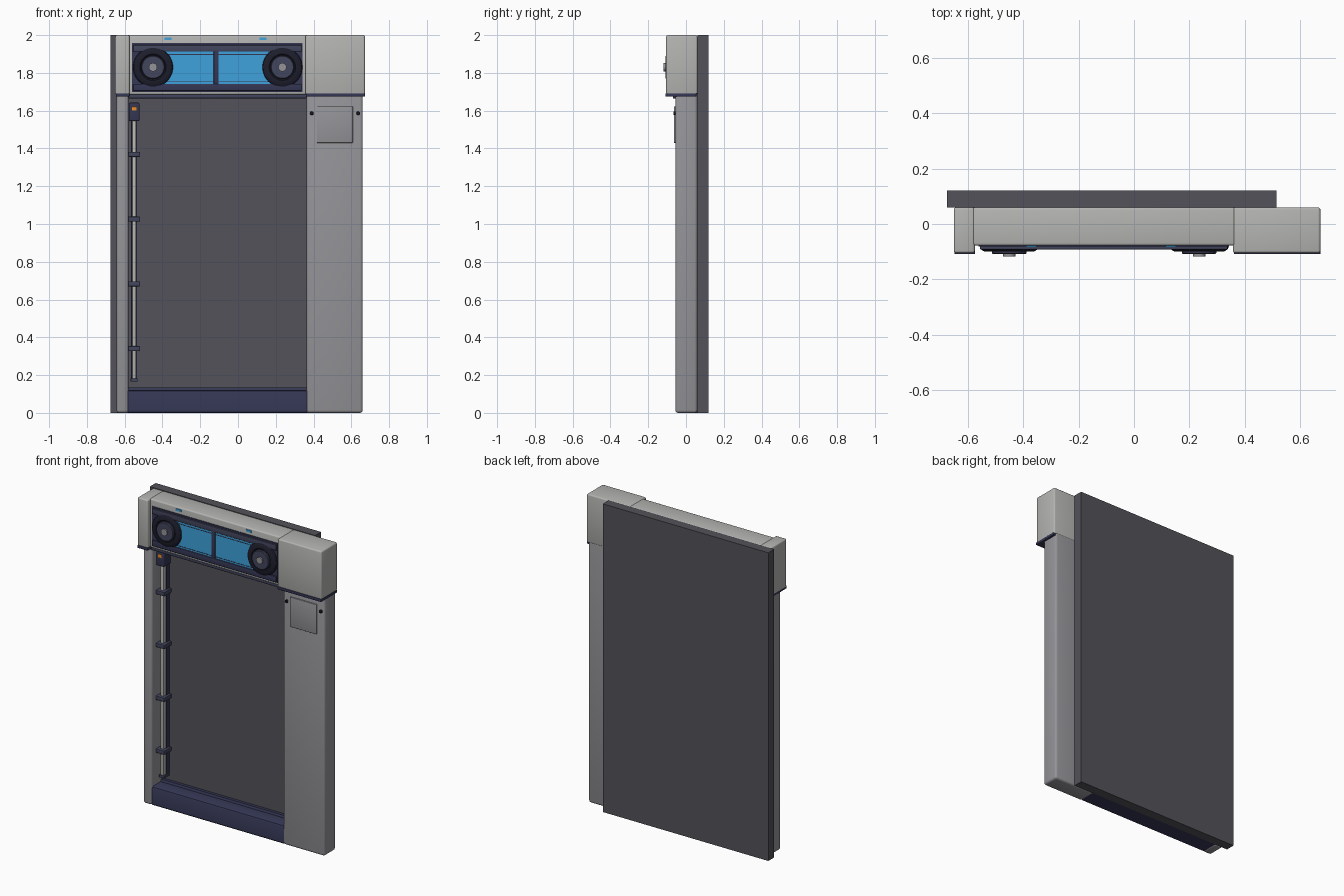
import bpy, bmesh, math
from mathutils import Matrix

if "Cube" in bpy.data.objects:
    bpy.data.objects.remove(bpy.data.objects["Cube"])


def material(name, r, g, b):
    m = bpy.data.materials.new(name)
    m.diffuse_color = (r, g, b, 1)
    m.use_nodes = True
    m.node_tree.nodes["Principled BSDF"].inputs["Base Color"].default_value = m.diffuse_color
    return m


LIGHT = material("light_grey", 0.46, 0.46, 0.45)
POST = material("post_grey", 0.30, 0.30, 0.32)
SLATE = material("slate", 0.085, 0.085, 0.10)
NAVY = material("navy", 0.035, 0.038, 0.09)
TRIM = material("trim", 0.055, 0.06, 0.11)
BLACK = material("near_black", 0.012, 0.013, 0.025)
BLUE = material("blue", 0.05, 0.36, 0.72)
ORANGE = material("orange", 0.85, 0.28, 0.02)


def finish(name, bm, mat):
    bmesh.ops.recalc_face_normals(bm, faces=bm.faces)
    me = bpy.data.meshes.new(name)
    bm.to_mesh(me)
    bm.free()
    for p in me.polygons:
        p.use_smooth = True
    me.set_sharp_from_angle(angle=math.radians(32))
    me.materials.append(mat)
    ob = bpy.data.objects.new(name, me)
    bpy.context.collection.objects.link(ob)
    return ob


def box(name, x, y, z, mat, bevel=0.0):
    """Box from (min, max) ranges, with optional rounded edges."""
    bm = bmesh.new()
    bmesh.ops.create_cube(bm, size=1)
    for v in bm.verts:
        v.co = [(r[0] + r[1]) / 2 + c * (r[1] - r[0]) for r, c in zip((x, y, z), v.co)]
    if bevel:
        bmesh.ops.bevel(bm, geom=bm.edges[:], offset=bevel, segments=3,
                        profile=0.5, affect='EDGES')
    return finish(name, bm, mat)


def lathe(name, x, z, profile, mat, steps=48):
    """Disc facing -y, spun from (radius, y) points."""
    bm = bmesh.new()
    vs = [bm.verts.new((r, y, 0)) for r, y in profile]
    es = [bm.edges.new(p) for p in zip(vs, vs[1:])]
    bmesh.ops.spin(bm, geom=vs + es, cent=(0, 0, 0), axis=(0, 1, 0),
                   angle=math.tau, steps=steps)
    bmesh.ops.remove_doubles(bm, verts=bm.verts, dist=1e-5)
    bmesh.ops.transform(bm, matrix=Matrix.Translation((x, 0, z)), verts=bm.verts)
    return finish(name, bm, mat)


def extrude_x(name, x, profile, mat):
    """Extrude a closed (y, z) profile along x."""
    bm = bmesh.new()
    f = bm.faces.new([bm.verts.new((x[0], y, z)) for y, z in profile])
    new = bmesh.ops.extrude_face_region(bm, geom=[f])["geom"]
    bmesh.ops.translate(bm, vec=(x[1] - x[0], 0, 0),
                        verts=[v for v in new if isinstance(v, bmesh.types.BMVert)])
    return finish(name, bm, mat)


# back panel
box("back_panel", (-0.675, 0.513), (0.06, 0.12), (0, 2), SLATE)

# side posts, with their head boxes and trim strips
for side, post, head in (("left", (-0.643, -0.58), (-0.65, -0.574)),
                         ("right", (0.363, 0.66), (0.357, 0.672))):
    box(side + "_post", post, (-0.056, 0.06), (0, 1.70), POST, 0.014)
    box(side + "_head", head, (-0.105, 0.06), (1.685, 2), LIGHT, 0.009)
    box(side + "_head_trim", (head[0] + 0.003, head[1] + 0.001), (-0.109, 0.055),
        (1.674, 1.692), NAVY, 0.003)

# header beam and strip under it
box("header_beam", (-0.582, 0.365), (-0.078, 0.06), (1.685, 2), LIGHT, 0.009)
box("header_lower_strip", (-0.58, 0.363), (-0.07, 0.06), (1.665, 1.695), TRIM, 0.004)

# header fascia: backing plate, rails, windows, divider
box("fascia_plate", (-0.56, 0.342), (-0.082, -0.07), (1.70, 1.957), NAVY)
box("fascia_top_rail", (-0.555, 0.337), (-0.092, -0.075), (1.912, 1.947), TRIM, 0.004)
box("fascia_bottom_rail", (-0.555, 0.337), (-0.092, -0.075), (1.705, 1.742), NAVY, 0.004)
for side, x in (("left", (-0.44, -0.127)), ("right", (-0.103, 0.23))):
    box(side + "_window", x, (-0.085, -0.075), (1.742, 1.912), BLUE)
box("window_divider", (-0.129, -0.102), (-0.091, -0.075), (1.735, 1.918), NAVY, 0.002)
for part, z in (("upper", 1.897), ("lower", 1.753)):
    box(part + "_window_line", (-0.44, 0.23), (-0.0865, -0.08), (z - 0.002, z + 0.002), NAVY)

# round discs and top clips
for side, x, clip in (("left", -0.45, -0.37), ("right", 0.235, 0.133)):
    lathe(side + "_disc_ring", x, 1.83, [(0, -0.075), (0.103, -0.075), (0.106, -0.084),
          (0.102, -0.092), (0.088, -0.1), (0.07, -0.1), (0.064, -0.095), (0, -0.095)], BLACK)
    lathe(side + "_disc_face", x, 1.83, [(0, -0.09), (0.062, -0.09), (0.062, -0.105),
          (0.058, -0.109), (0, -0.109)], TRIM)
    lathe(side + "_disc_hub", x, 1.83, [(0, -0.1), (0.022, -0.1), (0.022, -0.118),
          (0, -0.118)], POST, 32)
    box(side + "_clip", (clip - 0.019, clip + 0.019), (-0.083, -0.07), (1.974, 1.988), BLUE)

# threshold across the bottom
extrude_x("threshold", (-0.582, 0.365), [(0.06, 0), (-0.045, 0), (-0.05, 0.006),
          (-0.05, 0.108), (-0.046, 0.116), (-0.036, 0.121), (0.035, 0.121),
          (0.04, 0.135), (0.06, 0.135)], NAVY)

# vertical rail inside the opening
box("rail_back", (-0.566, -0.534), (0.03, 0.06), (0.165, 1.56), NAVY)
box("rail_bar", (-0.561, -0.539), (0.005, 0.045), (0.18, 1.55), LIGHT, 0.004)
box("rail_end_cap", (-0.568, -0.532), (0.0, 0.06), (0.165, 0.182), TRIM, 0.002)
box("rail_top_box", (-0.578, -0.522), (-0.015, 0.06), (1.545, 1.642), NAVY, 0.006)
box("rail_indicator", (-0.562, -0.537), (-0.019, 0), (1.6, 1.621), ORANGE, 0.002)
for i in range(4):
    z = 0.34 + i * 0.343
    box(f"rail_bracket_{i + 1}", (-0.581, -0.519), (-0.015, 0.06),
        (z - 0.013, z + 0.013), TRIM, 0.003)

# access plate and bolts on the right post
box("access_plate", (0.418, 0.608), (-0.064, -0.05), (1.43, 1.623), POST, 0.002)
for i, x in enumerate((0.39, 0.636)):
    lathe(f"post_bolt_{i + 1}", x, 1.586, [(0, -0.05), (0.01, -0.05), (0.01, -0.064),
          (0.007, -0.067), (0, -0.067)], BLACK, 16)
